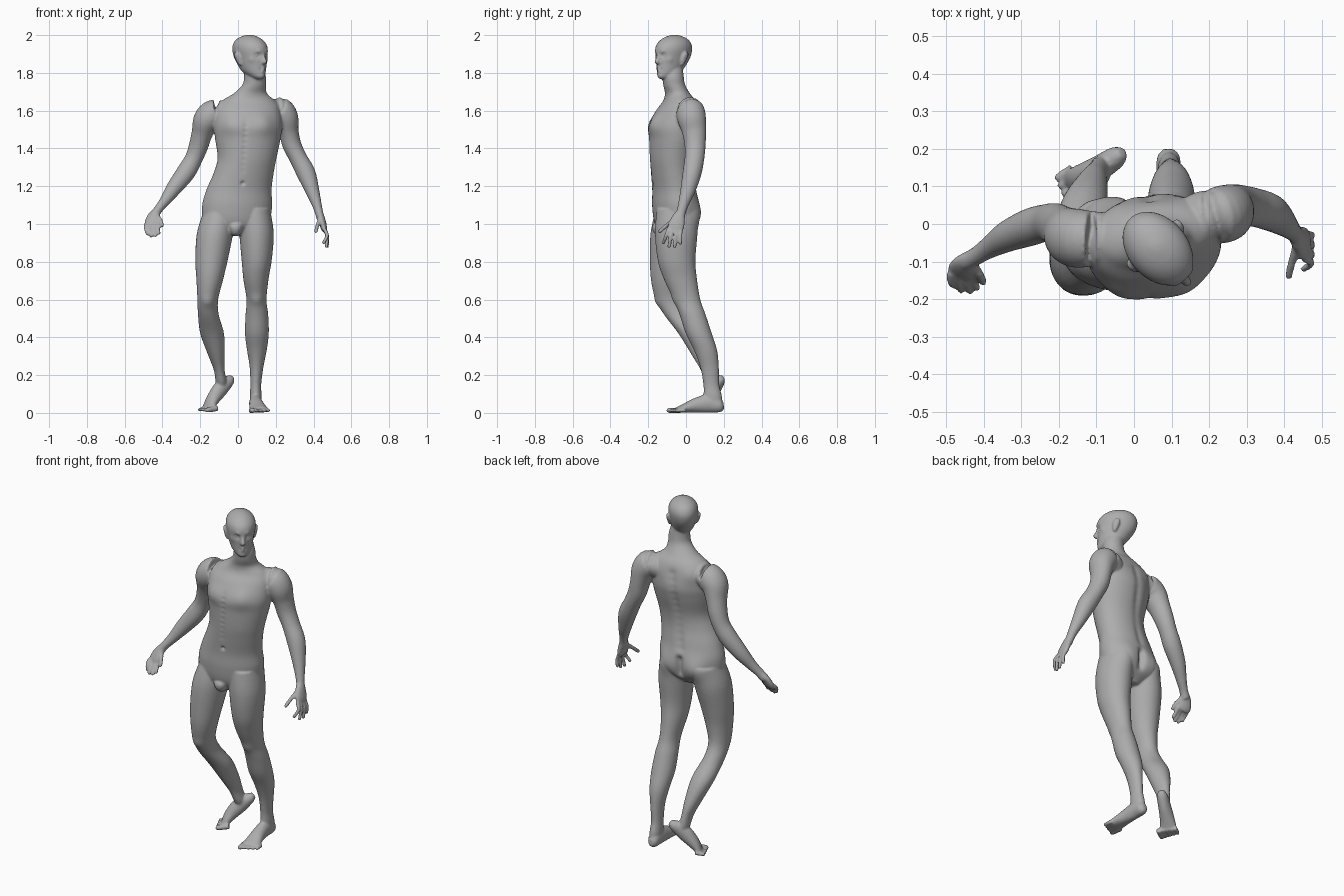
import bpy, bmesh, math
from mathutils import Vector as V

UP = V((0, 0, 1))
bm = bmesh.new()


def spline(p0, p1, p2, p3, t):
    return [0.5 * (2 * b + (c - a) * t + (2 * a - 5 * b + 4 * c - d) * t * t + (3 * b - a - 3 * c + d) * t ** 3)
            for a, b, c, d in zip(p0, p1, p2, p3)]


def tube(secs, side=(1, 0, 0), axis=None, n=32, steps=5):
    """Loft ellipses (x, y, z, half_width, half_depth) along a smooth path."""
    rows = []
    for i in range(len(secs) - 1):
        q = [secs[max(0, min(len(secs) - 1, i + k))] for k in (-1, 0, 1, 2)]
        rows += [spline(*q, s / steps) for s in range(steps)]
    rows.append(secs[-1])
    rings = []
    for i, r in enumerate(rows):
        d = axis or (V(rows[min(i + 1, len(rows) - 1)][:3]) - V(rows[max(i - 1, 0)][:3])).normalized()
        a = (V(side) - d * d.dot(V(side))).normalized()
        b = d.cross(a)
        rings.append([bm.verts.new(V(r[:3]) + a * r[3] * math.cos(w) + b * r[4] * math.sin(w))
                      for w in (2 * math.pi * k / n for k in range(n))])
    for r0, r1 in zip(rings, rings[1:]):
        for k in range(n):
            bm.faces.new((r0[k], r0[(k + 1) % n], r1[(k + 1) % n], r1[k]))
    bm.faces.new(rings[0][::-1])
    bm.faces.new(rings[-1])


def digit(pts, r):
    """Tapered finger or toe with a rounded tip."""
    pts = [V(p) for p in pts]
    tip = pts[-1] + (pts[-1] - pts[-2]).normalized() * r * 0.6
    secs = [(*p, r * (1 - 0.08 * i), r * (1 - 0.08 * i)) for i, p in enumerate(pts)]
    tube(secs + [(*tip, r * 0.45, r * 0.45)], side=(0.6, 0.75, 0.3), n=12, steps=4)


# torso and neck
YAW = math.radians(9)
tube([(-.01, -.06, .94, .05, .06), (-.01, -.055, 1.0, .165, .108), (-.005, -.055, 1.09, .187, .122),
      (.005, -.062, 1.18, .174, .115), (.03, -.072, 1.27, .16, .112), (.048, -.073, 1.35, .157, .118),
      (.052, -.063, 1.45, .174, .132), (.052, -.058, 1.52, .182, .138), (.05, -.045, 1.6, .175, .112),
      (.055, -.035, 1.65, .145, .085), (.065, -.045, 1.69, .09, .066), (.085, -.062, 1.735, .063, .058),
      (.09, -.068, 1.78, .058, .056), (.08, -.068, 1.84, .05, .05)],
     side=(math.cos(YAW), math.sin(YAW), 0), axis=UP, n=48)
tube([(-.01, -.11, 1.03, .03, .03), (-.012, -.145, .99, .036, .034), (-.012, -.14, .95, .026, .028),
      (-.012, -.13, .935, .01, .01)], axis=UP)

# head, turned towards its left
TURN = math.radians(41)
FACE = V((math.sin(TURN), -math.cos(TURN), 0))
SIDE = V((math.cos(TURN), math.sin(TURN), 0))


def at_head(f, s, z):
    return V((.066, -.068, z)) + FACE * f + SIDE * s


tube([(*at_head(f, 0, z), w, d) for f, z, w, d in (
    (.07, 1.768, .016, .014), (.058, 1.78, .034, .04), (.03, 1.805, .054, .07), (.014, 1.84, .066, .087),
    (.002, 1.88, .074, .103), (-.003, 1.92, .08, .11), (-.006, 1.95, .077, .103), (-.01, 1.975, .062, .082),
    (-.01, 1.992, .038, .05), (-.01, 2.002, .01, .012))], side=SIDE, axis=UP, n=40)
tube([(*at_head(f, 0, z), w, d) for f, z, w, d in (
    (.098, 1.905, .007, .008), (.107, 1.88, .009, .011), (.112, 1.86, .013, .016), (.105, 1.846, .012, .012))],
    side=SIDE, axis=UP, n=16)
for s in (-1, 1):  # ears
    tube([(*at_head(-.008 - .25 * (z - 1.87), s * (.073 + .2 * (z - 1.84)), z), w, d) for z, w, d in (
        (1.84, .005, .006), (1.858, .009, .014), (1.885, .01, .02), (1.902, .008, .016), (1.91, .004, .006))],
        side=SIDE, axis=UP, n=16)

# arms
tube([(-.05, -.04, 1.57, .06, .06), (-.12, -.04, 1.585, .075, .075), (-.165, -.035, 1.55, .072, .078),
      (-.19, -.015, 1.48, .056, .064), (-.21, 0, 1.41, .051, .056), (-.235, .003, 1.345, .047, .05),
      (-.275, -.008, 1.275, .05, .05), (-.335, -.032, 1.195, .042, .042), (-.385, -.062, 1.125, .029, .03),
      (-.42, -.085, 1.08, .023, .025), (-.445, -.1, 1.045, .026, .025)], n=28)
tube([(.15, .005, 1.57, .06, .06), (.215, .02, 1.6, .072, .074), (.25, .03, 1.56, .07, .076),
      (.268, .043, 1.49, .053, .064), (.285, .048, 1.42, .05, .056), (.318, .045, 1.35, .047, .052),
      (.36, .032, 1.27, .05, .05), (.392, .01, 1.18, .038, .04), (.415, -.012, 1.11, .027, .029),
      (.428, -.025, 1.065, .022, .025), (.437, -.035, 1.03, .022, .028)], n=28)

# hands: palm, four fingers and thumb
tube([(-.43, -.09, 1.07, .022, .02), (-.447, -.107, 1.04, .035, .02), (-.455, -.125, 1.005, .042, .019),
      (-.455, -.137, .985, .036, .014)], side=(1, -.2, .2))
for x, tx, ty, tz in ((-.488, -.478, -.165, .945), (-.467, -.46, -.178, .935), (-.445, -.437, -.18, .938),
                      (-.424, -.417, -.172, .95)):
    digit([(x, -.13, 1.0), (x, -.155, .973), (tx, ty, tz)], .011)
digit([(-.43, -.105, 1.045), (-.41, -.135, 1.02), (-.402, -.155, .99)], .012)
tube([(.43, -.027, 1.06, .024, .02), (.44, -.04, 1.03, .036, .02), (.452, -.052, .99, .044, .018),
      (.458, -.058, .965, .038, .014)], side=(0, 1, .1))
for y, tx, ty, tz in ((-.09, .452, -.12, .9), (-.069, .468, -.09, .88), (-.048, .472, -.06, .88),
                      (-.027, .472, -.03, .895)):
    digit([(.452, y, .98), (.472, (y + ty) / 2, .94), (tx, ty, tz)], .011)
digit([(.435, -.055, 1.03), (.42, -.105, .99), (.412, -.14, .96)], .012)

# legs
tube([(.085, -.05, 1.08, .085, .105), (.098, -.052, .95, .091, .112), (.099, -.05, .81, .08, .1),
      (.095, -.03, .71, .067, .088), (.098, .005, .6, .053, .071), (.1, .035, .52, .06, .069),
      (.1, .068, .42, .063, .069), (.1, .104, .33, .052, .061), (.098, .125, .24, .036, .049),
      (.094, .134, .15, .029, .042), (.094, .142, .09, .031, .048), (.093, .15, .04, .029, .044)], axis=UP)
tube([(-.1, -.06, 1.06, .085, .105), (-.122, -.075, .95, .096, .113), (-.14, -.093, .81, .086, .098),
      (-.15, -.1, .7, .07, .085), (-.16, -.088, .6, .055, .073), (-.157, -.045, .52, .055, .071),
      (-.137, .03, .42, .063, .07), (-.115, .088, .31, .045, .06), (-.1, .123, .23, .029, .047),
      (-.09, .142, .17, .029, .04), (-.088, .148, .14, .025, .03)], axis=UP)


def toes(centre, fwd, across, length):
    """Five toes, from the big one along the across direction."""
    for i in range(5):
        u = i / 4
        base = V(centre) + V(across) * (u - .5)
        r = .016 if i == 0 else .0115
        reach = V(fwd) * length * (1 - .45 * u ** 1.5)
        digit([base - V(fwd) * .03, base + reach * .4, base + reach], r)


# feet, the second one standing on its toes
tube([(.092, .2, .038, .012, .018), (.092, .18, .038, .03, .036), (.093, .125, .05, .034, .049),
      (.098, .055, .04, .038, .04), (.107, -.01, .024, .047, .024), (.113, -.045, .017, .048, .015)])
toes((.116, -.045, .013), (.1, -.99, 0), (.085, .025, 0), .036)
ACROSS = (-.54, .84, 0)
tube([(-.03, .192, .188, .014, .016), (-.048, .178, .17, .029, .03), (-.09, .15, .13, .034, .042),
      (-.128, .125, .08, .04, .035), (-.15, .108, .043, .046, .025), (-.163, .1, .025, .044, .016)], side=ACROSS)
toes((-.162, .096, .02), (-.82, -.53, -.15), (-.055, .075, 0), .036)

# merge everything into one smooth skin
bmesh.ops.recalc_face_normals(bm, faces=bm.faces)
mesh = bpy.data.meshes.new("body")
bm.to_mesh(mesh)
bm.free()
body = bpy.data.objects.new("body", mesh)
bpy.context.collection.objects.link(body)
bpy.context.view_layer.objects.active = body
body.select_set(True)
rem = body.modifiers.new("skin", 'REMESH')
rem.mode, rem.voxel_size = 'VOXEL', .006
smo = body.modifiers.new("soften", 'SMOOTH')
smo.factor, smo.iterations = .5, 5
for name in ("skin", "soften"):
    bpy.ops.object.modifier_apply(modifier=name)

# sculpted relief: (place, radius, height)
relief = [((-.035, -.19, 1.53), .05, .01), ((.135, -.165, 1.53), .05, .01),   # chest
          ((.025, -.18, 1.215), .01, -.012),                                 # navel
          ((-.09, .045, 1.05), .06, .022), ((.085, .065, 1.05), .06, .018),  # seat
          ((-.162, -.155, .59), .03, .006), ((.098, -.06, .6), .03, .006)]   # knees
relief += [((0, .07, 1.0 + .025 * i), .02, -.018) for i in range(5)]
relief += [((.004 * i, .05 + .002 * i, 1.16 + .04 * i), .024, -.007) for i in range(12)]  # spine
relief += [((.045 - .002 * i, -.2, 1.58 - .03 * i), .014, -.005) for i in range(11)]      # midline
relief += [((x, y, 1.6), .045, .008) for x, y in ((-.06, .05), (.15, .07))]               # shoulder blades
for s in (-1, 1):
    relief += [(at_head(.098, s * .032, 1.893), .014, -.011), (at_head(.094, s * .034, 1.892), .007, .006),
               (at_head(.105, s * .03, 1.912), .013, .005), (at_head(.07, s * .055, 1.87), .016, .004),
               (at_head(.1, s * .013, 1.819), .007, -.004)]
relief += [(at_head(.105, 0, 1.826), .012, .007), (at_head(.103, 0, 1.812), .011, .006),
           (at_head(.108, 0, 1.819), .005, -.005), (at_head(.09, 0, 1.785), .016, .006)]
relief = [(V(p), r, h) for p, r, h in relief]
verts = body.data.vertices
moves = []
for v in verts:
    k = 0
    for p, r, h in relief:
        d2 = (v.co - p).length_squared
        if d2 < 6 * r * r:
            k += h * math.exp(-d2 / (r * r))
    moves.append(v.normal * k)
for v, m in zip(verts, moves):
    v.co += m
    v.co.z = max(v.co.z, 0)

mat = bpy.data.materials.new("grey skin")
mat.diffuse_color = (.42, .42, .42, 1)
body.data.materials.clear()
body.data.materials.append(mat)
bpy.ops.object.shade_smooth()
